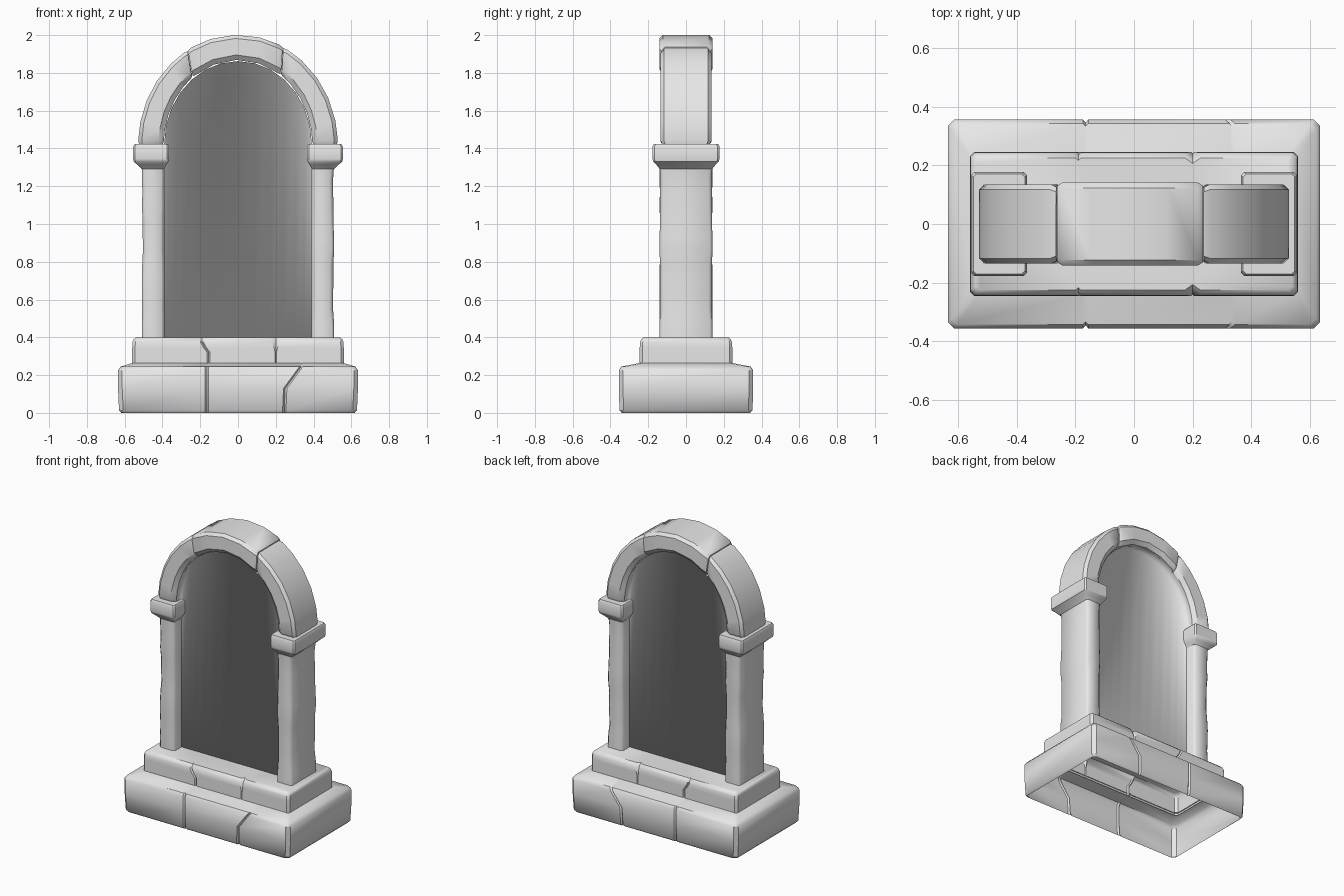
import bpy, bmesh, math, random

random.seed(4)
if "Cube" in bpy.data.objects:
    bpy.data.objects.remove(bpy.data.objects["Cube"])

stone = bpy.data.materials.new("grey_stone")
stone.use_nodes = True
GREY = (0.8, 0.8, 0.8, 1)
stone.diffuse_color = GREY
stone.node_tree.nodes["Principled BSDF"].inputs["Base Color"].default_value = GREY


def loft(name, rings, closed=True, bottom=False, top=False, angle=38):
    """Skin a list of equally long point rings."""
    bm = bmesh.new()
    rows = [[bm.verts.new(p) for p in ring] for ring in rings]
    n = len(rows[0])
    for a, b in zip(rows, rows[1:]):
        for i in range(n if closed else n - 1):
            j = (i + 1) % n
            bm.faces.new((a[i], a[j], b[j], b[i]))
    if bottom:
        bm.faces.new(rows[0][::-1])
    if top:
        bm.faces.new(rows[-1])
    mesh = bpy.data.meshes.new(name)
    bm.to_mesh(mesh)
    bm.free()
    mesh.materials.append(stone)
    obj = bpy.data.objects.new(name, mesh)
    bpy.context.collection.objects.link(obj)
    bpy.ops.object.select_all(action='DESELECT')
    obj.select_set(True)
    bpy.context.view_layer.objects.active = obj
    bpy.ops.object.shade_smooth_by_angle(angle=math.radians(angle))
    return obj


def outline(z, hx, hy, c, cx=0, seams=()):
    """Chamfered rectangle with a V notch (x, half width, depth) at each seam, front and back."""
    front = [(-hx, c - hy), (c - hx, -hy)]
    for x, w, d in seams:
        front += [(x - w, -hy), (x, d - hy), (x + w, -hy)]
    front += [(hx - c, -hy), (hx, c - hy)]
    ring = front + [(x, -y) for x, y in reversed(front)]
    return [(cx + x, y, z) for x, y in ring]


# Base blocks, hollow underneath; the right joint steps sideways
base = []
for z, hx, hy, joint in ((0, .618, .340, .245), (.015, .63, .352, .245),
                         (.13, .635, .356, .25), (.225, .635, .356, .32),
                         (.245, .622, .343, .335), (.265, .555, .24, .34)):
    base.append(outline(z, hx, hy, .022, 0, [(-.165, .009, .010), (joint, .009, .010)]))
loft("base_blocks", base)

# Plinth with a stepped joint and a chipped top edge
plinth = []
for z, hx, hy, joint, chip in ((.25, .56, .245, -.155, .004), (.32, .56, .245, -.155, .004),
                               (.345, .56, .245, -.175, .009), (.375, .558, .244, -.19, .022),
                               (.39, .552, .236, -.19, .026), (.4, .54, .225, -.19, .026)):
    plinth.append(outline(z, hx, hy, .015, 0, [(joint, .008, .009), (.2, chip, .6 * chip + .003)]))
loft("plinth", plinth, top=True)

# Worn columns and flared capitals
for side, cx in (("right", -1), ("left", 1)):
    column = []
    for k in range(13):
        wear = random.uniform(0, .007)
        column.append(outline(.395 + k * .077, .06 - wear / 2, .14 - wear / 3,
                              .012 + wear, cx * (.45 - wear / 2)))
    loft(side + "_column", column, angle=50)
    capital = [outline(z, hx, hy, c, cx * mid) for z, hx, hy, c, mid in (
        (1.29, .058, .138, .01, .45), (1.315, .078, .158, .01, .456),
        (1.33, .092, .173, .01, .46), (1.345, .095, .177, .01, .46),
        (1.41, .095, .177, .01, .46), (1.424, .088, .17, .01, .46))]
    loft(side + "_capital", capital, top=True)


# Arch blocks swept along an ellipse
def on_arch(t, r):
    """Point at angle t, with r = 0 on the inner curve and 1 on the outer."""
    return ((.392 + .138 * r) * math.cos(t), 1.42 + (.45 + .13 * r) * math.sin(t))


SECTION = ((.0, -.115), (.2, -.138), (.86, -.138), (1, -.12),
           (1, .12), (.86, .138), (.2, .138), (.0, .115))


def arch_block(name, outer_ends, inner_ends, steps, grow):
    rings = []
    stops = [0, .04] + [k / steps for k in range(1, steps)] + [.96, 1]
    for s in stops:
        tight = .93 if s in (0, 1) else 1
        ring = []
        for r, y in SECTION:
            t = [a + (b - a) * s for a, b in (inner_ends, outer_ends)]
            x, z = on_arch(math.radians(t[0] + (t[1] - t[0]) * r), .5 + (r - .5) * tight * grow)
            ring.append((x, y * tight * grow, z))
        rings.append(ring)
    loft(name, rings, bottom=True, top=True)


arch_block("left_arch_block", (0, 63), (0, 55), 5, .98)
arch_block("keystone", (63.5, 120), (55.5, 127), 4, 1.02)
arch_block("right_arch_block", (120.5, 180), (127.5, 180), 5, .98)

# Recessed panel, softly blended into the arch on both faces
rows = []
arc = [math.radians(180 * k / 14) for k in range(15)]
for y, r, low in ((-.11, -.06, False), (-.06, -.06, False), (-.06, -.06, True),
                  (.06, -.06, True), (.06, -.06, False), (.11, -.06, False)):
    rows.append([(x * 1.02, y, .39 if low else z) for x, z in (on_arch(t, r) for t in arc)])
panel = loft("recessed_panel", rows, closed=False, angle=100)
